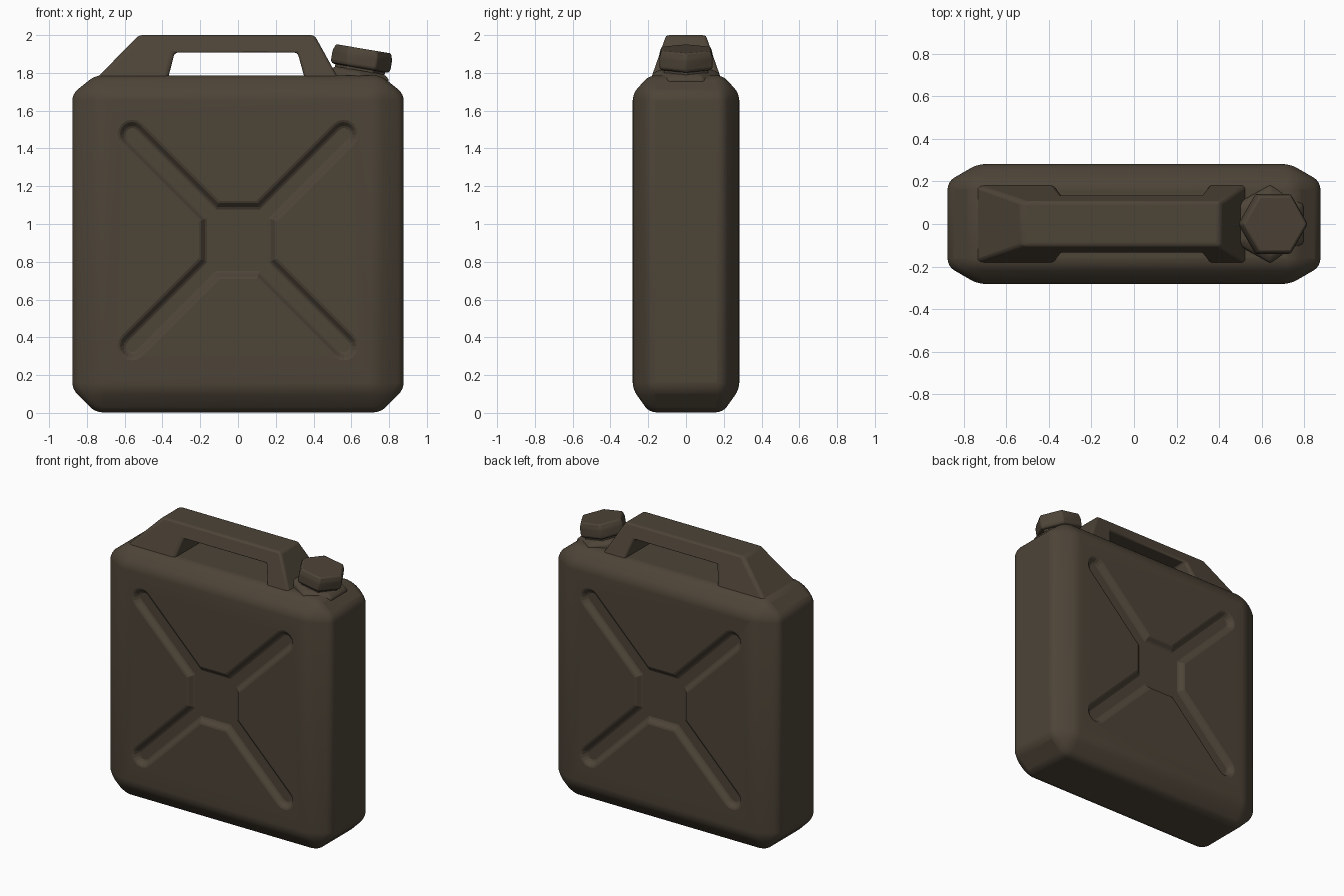
import bpy, bmesh, math
from mathutils import Matrix, Vector

if "Cube" in bpy.data.objects:
    bpy.data.objects.remove(bpy.data.objects["Cube"])

drab = bpy.data.materials.new("drab_olive_brown")
drab.diffuse_color = (0.075, 0.058, 0.039, 1)
drab.use_nodes = True
drab.node_tree.nodes["Principled BSDF"].inputs["Base Color"].default_value = drab.diffuse_color


def finish(name, bm, bevel=0.0, segments=3):
    bmesh.ops.recalc_face_normals(bm, faces=bm.faces)
    me = bpy.data.meshes.new(name)
    bm.to_mesh(me)
    bm.free()
    me.materials.append(drab)
    ob = bpy.data.objects.new(name, me)
    bpy.context.collection.objects.link(ob)
    if bevel:
        m = ob.modifiers.new("soft_edges", 'BEVEL')
        m.width, m.segments = bevel, segments
        m.limit_method, m.angle_limit = 'ANGLE', math.radians(15)
    return ob


def smooth(ob, angle=35):
    bpy.ops.object.select_all(action='DESELECT')
    ob.select_set(True)
    bpy.context.view_layer.objects.active = ob
    bpy.ops.object.shade_smooth_by_angle(angle=math.radians(angle))


def loft(bm, loops):
    rings = [[bm.verts.new(p) for p in loop] for loop in loops]
    n = len(rings[0])
    for a, b in zip(rings, rings[1:]):
        for i in range(n):
            j = (i + 1) % n
            bm.faces.new((a[i], a[j], b[j], b[i]))
    bm.faces.new(rings[0])
    bm.faces.new(rings[-1])


# Body: chamfered box as a convex hull
bm = bmesh.new()
for sx in (-1, 1):
    for sy in (-1, 1):
        for zf, zt in ((0.125, 0.003), (1.69, 1.787)):
            bm.verts.new((sx * 0.735, sy * 0.282, zf))
            bm.verts.new((sx * 0.877, sy * 0.2, zf))
            bm.verts.new((sx * 0.755, sy * 0.195, zt))
bmesh.ops.convex_hull(bm, input=bm.verts)
bmesh.ops.dissolve_limit(bm, angle_limit=0.01, verts=bm.verts, edges=bm.edges)
body = finish("can_body", bm, 0.035, 4)


# X-shaped pressed recess, e = outward offset of the outline
def x_outline(e, y):
    h, w, tip, pts = 0.185 + e, 0.055 + e, 0.56, []
    k = h - w * math.sqrt(2)
    for q in range(4):
        rot = Matrix.Rotation(q * math.pi / 2, 2)
        arm = [Vector((h, k))]
        for i in range(9):
            a = math.radians(-45 + 180 * i / 8)
            arm.append(Vector((tip + w * math.cos(a), tip + w * math.sin(a))))
        arm.append(Vector((k, h)))
        pts += [rot @ p for p in arm]
    return [(p.x, y, p.y + 0.915) for p in pts]


for side, name in ((-1, "front_recess_cutter"), (1, "back_recess_cutter")):
    bm = bmesh.new()
    loft(bm, [x_outline(e, side * (0.282 - d)) for e, d in
              ((0.03, -0.02), (0.022, 0.0), (0.010, 0.005), (-0.010, 0.027),
               (-0.022, 0.033))])
    cutter = finish(name, bm)
    cutter.hide_render = True
    cutter.hide_set(True)
    m = body.modifiers.new(name, 'BOOLEAN')
    m.operation, m.solver, m.object = 'DIFFERENCE', 'EXACT', cutter
smooth(body)

# Handle: arch profile whose thickness tapers with height
outer = [(-0.755, 1.765), (-0.525, 2.0), (0.405, 2.0), (0.535, 1.765)]
inner = [(-0.372, 1.765), (-0.335, 1.908), (0.315, 1.908), (0.355, 1.765)]
bm = bmesh.new()


def side_verts(profile, s):
    return [bm.verts.new((x, s * (0.187 - (z - 1.765) * 0.35), z)) for x, z in profile]


of, inf, ob_, ib = (side_verts(outer, -1), side_verts(inner, -1),
                    side_verts(outer, 1), side_verts(inner, 1))
for i in range(3):
    for a, b in ((of, inf), (ob_, ib), (of, ob_), (inf, ib)):
        bm.faces.new((a[i], a[i + 1], b[i + 1], b[i]))
for i in (0, 3):
    bm.faces.new((of[i], inf[i], ib[i], ob_[i]))
smooth(finish("carry_handle", bm, 0.018, 3))


# Spout and cap: hexagonal stacks on an axis tilted towards the right
def hex_stack(name, rings, turn, bevel):
    tilt = Matrix.Translation((0.647, 0, 1.825)) @ Matrix.Rotation(math.radians(9.5), 4, 'Y')
    bm = bmesh.new()
    loft(bm, [[tilt @ Vector((r * math.cos(math.radians(turn + 60 * i)),
                              r * math.sin(math.radians(turn + 60 * i)), z))
               for i in range(6)] for r, z in rings])
    smooth(finish(name, bm, bevel, 2))


hex_stack("spout_base", [(0.19, -0.09), (0.182, -0.032), (0.15, -0.012)], 30, 0.008)
hex_stack("spout_neck", [(0.135, -0.06), (0.135, 0.02)], 0, 0.006)
hex_stack("screw_cap", [(0.150, 0.0), (0.162, 0.012), (0.162, 0.07), (0.150, 0.104)], 0, 0.008)
